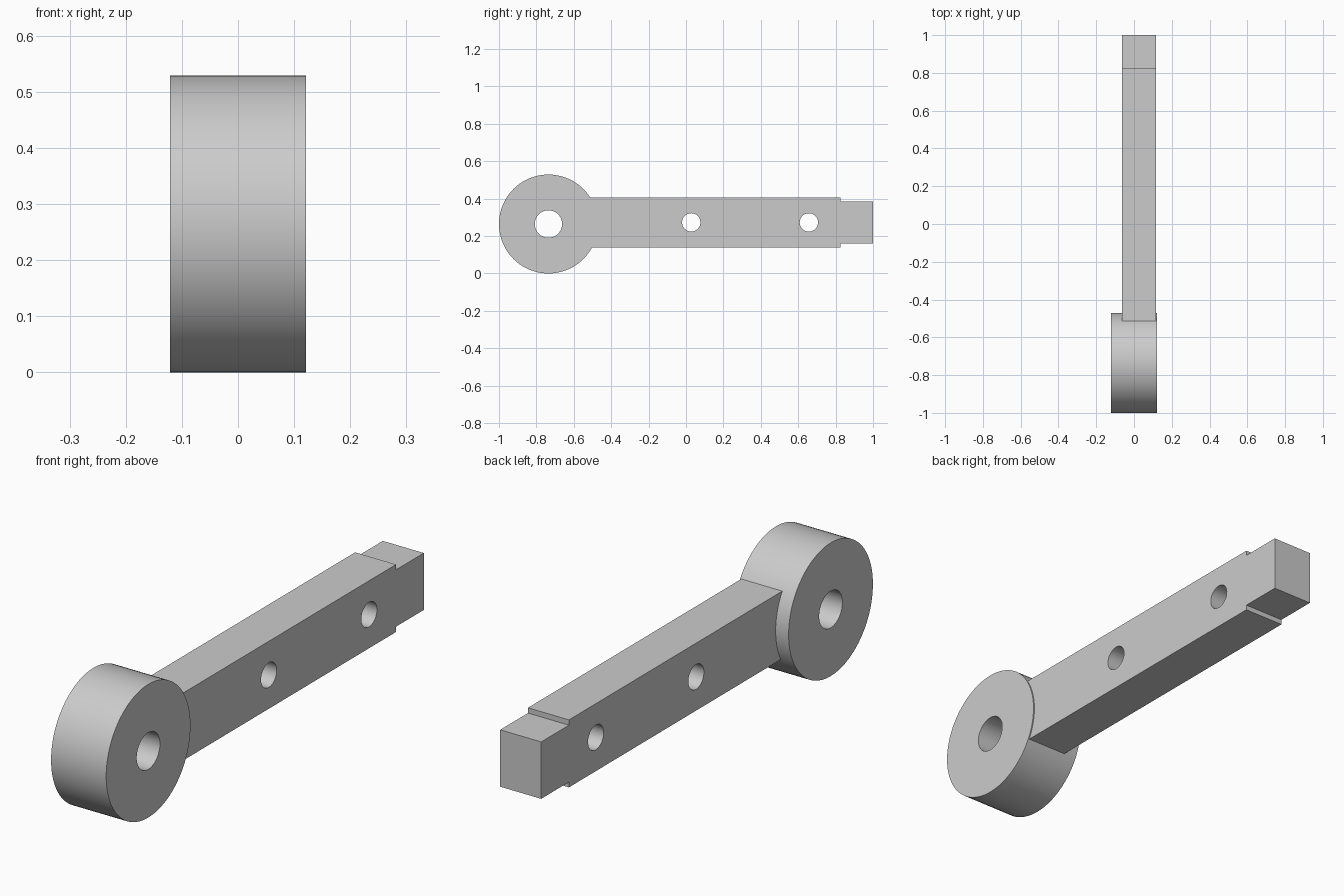
import bpy
import bmesh
import math
from mathutils import Matrix, Vector

old = bpy.data.objects.get("Cube")
if old:
    bpy.data.objects.remove(old, do_unlink=True)

GREY = (0.6, 0.6, 0.6, 1.0)
steel = bpy.data.materials.new("plain_grey")
steel.use_nodes = True
steel.diffuse_color = GREY
steel.node_tree.nodes["Principled BSDF"].inputs["Base Color"].default_value = GREY


def finish(name, bm):
    """Turn a bmesh into a grey object."""
    bmesh.ops.recalc_face_normals(bm, faces=bm.faces)
    mesh = bpy.data.meshes.new(name)
    bm.to_mesh(mesh)
    bm.free()
    mesh.materials.append(steel)
    obj = bpy.data.objects.new(name, mesh)
    bpy.context.collection.objects.link(obj)
    return obj


def cross_cylinder(name, y, z, radius, x0, x1, segments=96):
    """Cylinder lying along x."""
    bm = bmesh.new()
    place = Matrix.Translation(((x0 + x1) / 2, y, z)) @ Matrix.Rotation(math.pi / 2, 4, "Y")
    bmesh.ops.create_cone(bm, cap_ends=True, segments=segments, radius1=radius,
                          radius2=radius, depth=x1 - x0, matrix=place)
    return finish(name, bm)


def extruded_profile(name, points, x0, x1):
    """Side profile of (y, z) points, extruded along x."""
    bm = bmesh.new()
    face = bm.faces.new([bm.verts.new((x0, y, z)) for y, z in points])
    side = bmesh.ops.extrude_face_region(bm, geom=[face])
    verts = [v for v in side["geom"] if isinstance(v, bmesh.types.BMVert)]
    bmesh.ops.translate(bm, verts=verts, vec=Vector((x1 - x0, 0, 0)))
    return finish(name, bm)


def bore(obj, y, z, radius):
    """Drill a round hole through the part along x."""
    cutter = cross_cylinder("bore_cutter", y, z, radius, -0.3, 0.3, 64)
    cutter.hide_render = True
    mod = obj.modifiers.new("bore", "BOOLEAN")
    mod.operation = "DIFFERENCE"
    mod.solver = "EXACT"
    mod.object = cutter
    bpy.context.view_layer.objects.active = obj
    bpy.ops.object.modifier_apply(modifier=mod.name)
    bpy.data.objects.remove(cutter, do_unlink=True)


# Round hub with its axle hole
hub_radius = 0.2645
hub_y = hub_radius - 1
hub = cross_cylinder("hub", hub_y, hub_radius, hub_radius, -0.121, 0.121)
bore(hub, hub_y, hub_radius, 0.073)

# Flat arm with a stepped tenon at the far end, rooted inside the hub
mid_z, half, tenon_half = 0.273, 0.134, 0.113
root, shoulder, tip = -0.6, 0.826, 1.0
upper = [(root, half), (shoulder, half), (shoulder, tenon_half), (tip, tenon_half)]
profile = [(y, mid_z + h) for y, h in upper] + [(y, mid_z - h) for y, h in reversed(upper)]
arm = extruded_profile("arm", profile, -0.064, 0.116)
for hole_y in (0.028, 0.657):
    bore(arm, hole_y, mid_z, 0.049)

# Smooth round walls, crisp edges
for obj in (hub, arm):
    bpy.ops.object.select_all(action="DESELECT")
    obj.select_set(True)
    bpy.context.view_layer.objects.active = obj
    bpy.ops.object.shade_smooth_by_angle(angle=math.radians(30))
